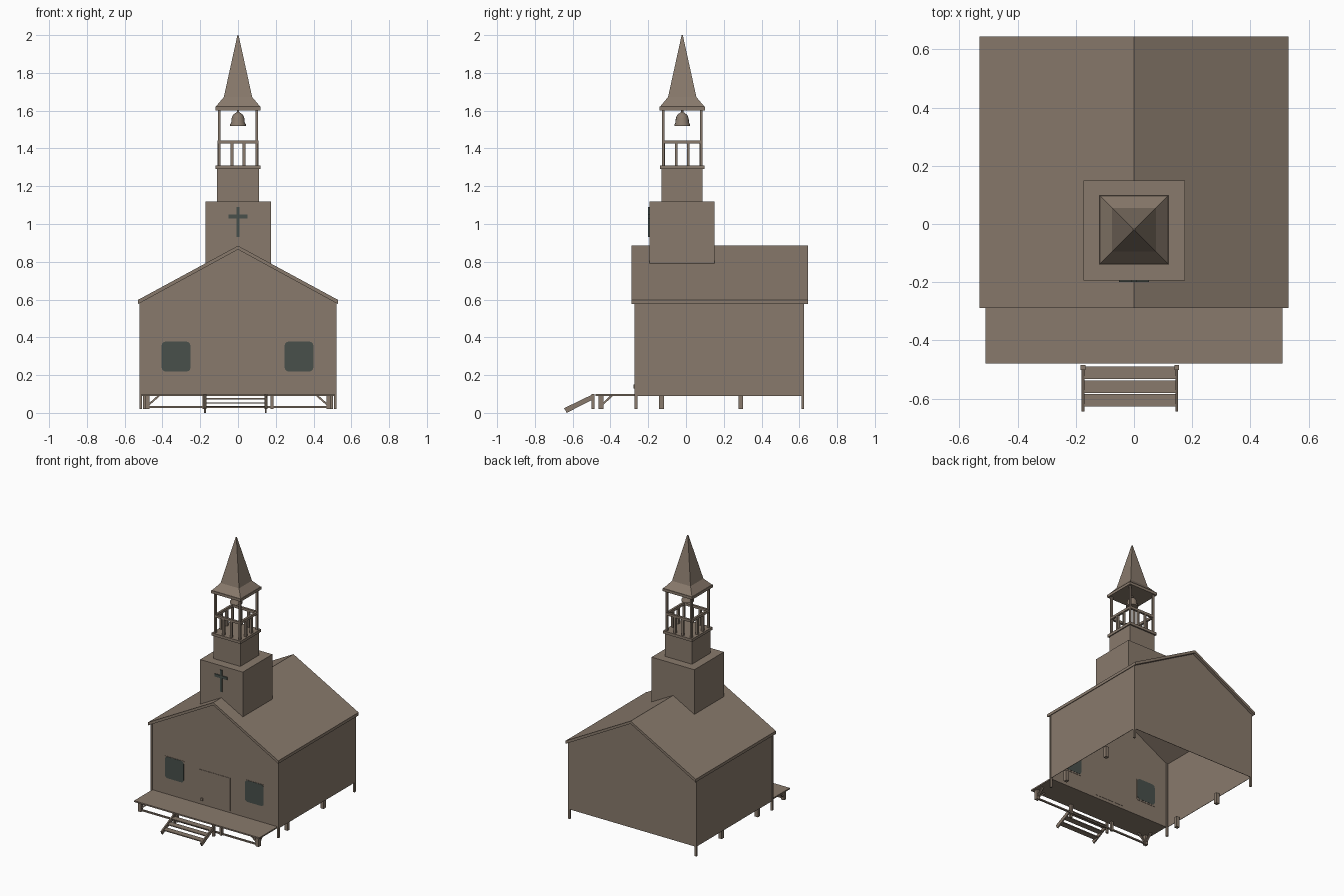
import bpy, bmesh, math
from mathutils import Vector

if "Cube" in bpy.data.objects:
    bpy.data.objects.remove(bpy.data.objects["Cube"])


def material(name, rgb):
    m = bpy.data.materials.new(name)
    m.diffuse_color = (*rgb, 1)
    m.use_nodes = True
    m.node_tree.nodes["Principled BSDF"].inputs["Base Color"].default_value = m.diffuse_color
    return m


WOOD = material("brown wood", (0.25, 0.195, 0.15))
GLASS = material("dark grey green", (0.065, 0.08, 0.071))


def finish(name, bm, mat):
    bmesh.ops.recalc_face_normals(bm, faces=bm.faces)
    me = bpy.data.meshes.new(name)
    bm.to_mesh(me)
    bm.free()
    me.materials.append(mat)
    ob = bpy.data.objects.new(name, me)
    bpy.context.collection.objects.link(ob)
    return ob


def loft(name, rings, mat=WOOD, cap=True):
    """Join equal-length rings of points into a skin."""
    bm = bmesh.new()
    vs = [[bm.verts.new(p) for p in r] for r in rings]
    n = len(vs[0])
    for a, b in zip(vs, vs[1:]):
        for i in range(n):
            j = (i + 1) % n
            bm.faces.new((a[i], a[j], b[j], b[i]))
    if cap:
        bm.faces.new(vs[0])
        bm.faces.new(vs[-1])
    return finish(name, bm, mat)


def box(name, x0, x1, y0, y1, z0, z1, mat=WOOD):
    ring = lambda z: [(x0, y0, z), (x1, y0, z), (x1, y1, z), (x0, y1, z)]
    return loft(name, [ring(z0), ring(z1)], mat)


def post(name, x, y, z0, z1, w):
    return box(name, x - w / 2, x + w / 2, y - w / 2, y + w / 2, z0, z1)


def extrude_y(name, pts, y0, y1, mat=WOOD):
    return loft(name, [[(x, y, z) for x, z in pts] for y in (y0, y1)], mat)


def extrude_x(name, pts, x0, x1):
    return loft(name, [[(x, y, z) for y, z in pts] for x in (x0, x1)])


def square_ring(h, z, y=-0.02):
    return [(-h, y - h, z), (h, y - h, z), (h, y + h, z), (-h, y + h, z)]


# hall walls: a thin shell, open below and under the roof
walls = extrude_y("hall_walls", [(-.518, .09), (.518, .09), (.518, .585), (0, .872), (-.518, .585)], -.267, .622)
bm = bmesh.new()
bm.from_mesh(walls.data)
bm.faces.ensure_lookup_table()
gone = [f for f in bm.faces if abs(f.normal.z) > 0.5]
bmesh.ops.delete(bm, geom=gone, context='FACES')
bm.to_mesh(walls.data)
bm.free()
mod = walls.modifiers.new("thickness", 'SOLIDIFY')
mod.thickness = 0.004
mod.offset = 0

# roof slab
extrude_y("roof", [(-.53, .576), (-.53, .598), (0, .885), (.53, .598), (.53, .576), (0, .865)], -.288, .645)

# corner posts and stilts
for x in (-.515, .515):
    for y in (-.265, .618):
        post("corner_post", x, y, .02, .59, .014)
for x in (-.49, .49):
    for y in (-.13, .29):
        post("stilt", x, y, .02, .1, .026)

# porch deck with its posts, braces and rail
box("porch_deck", -.51, .51, -.48, -.267, .09, .1)
for s in (-1, 1):
    post("porch_post", s * .48, -.45, .02, .092, .025)
    post("porch_middle_post", s * .18, -.45, .02, .092, .018)
    extrude_y("porch_brace", [(s * .475, .035), (s * .41, .092), (s * .425, .092), (s * .475, .048)], -.457, -.443)
    extrude_x("porch_side_brace", [(-.445, .035), (-.385, .092), (-.4, .092), (-.445, .048)], s * .48 - .007, s * .48 + .007)
box("porch_rail", -.48, .48, -.457, -.445, .026, .036)

# front steps
for x in (-.175, .147):
    post("step_post", x, -.493, .02, .1, .016)
    extrude_x("stringer", [(-.645, .025), (-.632, 0), (-.485, .075), (-.49, .1)], x - .005, x + .005)
for i in range(3):
    y, z = -.627 + i * .047, .026 + i * .023
    box("tread", -.175, .147, y, y + .043, z, z + .007)

# door and handle
box("door", -.125, .125, -.2715, -.2635, .112, .355)
box("door_handle", -.108, -.094, -.279, -.271, .13, .15)


# windows: rounded panes in slim frames
def rounded(cx, cz, hw, hh, r):
    pts = []
    for k, (sx, sz) in enumerate(((1, 1), (-1, 1), (-1, -1), (1, -1))):
        for t in range(4):
            a = math.radians(90 * k + 30 * t)
            pts.append((cx + sx * (hw - r) + r * math.cos(a), cz + sz * (hh - r) + r * math.sin(a)))
    return pts


for x in (-.328, .323):
    extrude_y("window_frame", rounded(x, .294, .081, .085, .008), -.2705, -.2635)
    extrude_y("window_pane", rounded(x, .298, .076, .079, .02), -.272, -.262, GLASS)

# tower blocks and ledge
box("tower_base", -.173, .175, -.194, .15, .785, 1.12)
box("tower_upper", -.11, .11, -.13, .088, 1.12, 1.292)
loft("belfry_floor", [square_ring(.118, 1.29), square_ring(.118, 1.31)])

# cross on the tower front
box("cross_upright", -.008, .008, -.2, -.193, .93, 1.09, GLASS)
box("cross_bar", -.051, .051, -.2, -.193, 1.03, 1.05, GLASS)

# belfry posts, rails and balusters
for s in (-1, 1):
    for t in (-1, 1):
        post("belfry_post", s * .1, -.02 + t * .1, 1.31, 1.605, .014)
        post("front_back_baluster", s * .032, -.02 + t * .1, 1.31, 1.43, .015)
        post("side_baluster", s * .1, -.02 + t * .032, 1.31, 1.43, .015)
    box("front_back_rail", -.1, .1, -.02 + s * .1 - .008, -.02 + s * .1 + .008, 1.425, 1.443)
    box("side_rail", s * .1 - .008, s * .1 + .008, -.12, .08, 1.425, 1.443)

# spire with a flared foot
loft("spire_eave", [square_ring(.12, 1.602), square_ring(.12, 1.622)])
loft("spire", [square_ring(.117, 1.622), square_ring(.075, 1.672), square_ring(.003, 2.0)])

# bell
profile = [(.042, 1.518), (.042, 1.527), (.036, 1.535), (.034, 1.56), (.026, 1.578), (.013, 1.588), (.006, 1.592), (.006, 1.605)]
bell = loft("bell", [[(r * math.cos(a), -.02 + r * math.sin(a), z)
                      for a in (i * math.tau / 16 for i in range(16))] for r, z in profile])
bpy.context.view_layer.objects.active = bell
bell.select_set(True)
bpy.ops.object.shade_smooth_by_angle(angle=math.radians(40))
